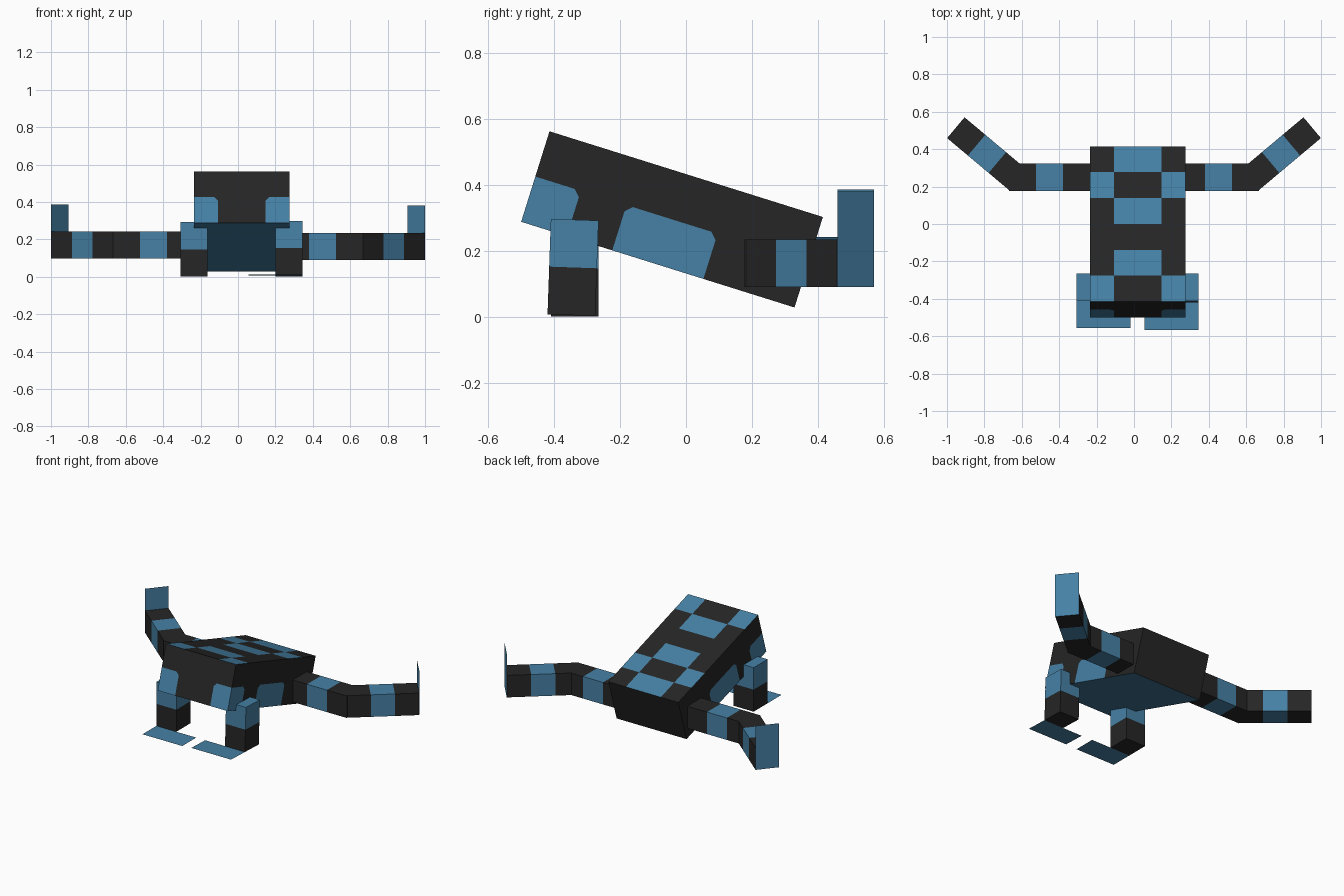
import bpy
import bmesh
from math import radians
from mathutils import Matrix, Vector

cube = bpy.data.objects.get("Cube")
if cube:
    bpy.data.objects.remove(cube, do_unlink=True)

CELL = 0.145   # size of one painted square
HALF = CELL / 2


def material(name, color):
    m = bpy.data.materials.new(name)
    m.use_nodes = True
    m.diffuse_color = color
    m.node_tree.nodes["Principled BSDF"].inputs["Base Color"].default_value = color
    return m


MATS = [material("black", (0.019, 0.019, 0.019, 1)),
        material("steel_blue", (0.061, 0.22, 0.38, 1))]


def finish(name, bm, matrix, is_blue):
    """Paint faces by a rule on their local centre and normal, then place the part."""
    bm.normal_update()
    for f in bm.faces:
        f.material_index = int(is_blue(f.calc_center_median(), f.normal))
    mesh = bpy.data.meshes.new(name)
    bm.to_mesh(mesh)
    bm.free()
    for m in MATS:
        mesh.materials.append(m)
    obj = bpy.data.objects.new(name, mesh)
    obj.matrix_world = matrix
    bpy.context.collection.objects.link(obj)


def box(name, size, matrix, cuts, is_blue):
    """Box sliced by (point, normal) planes so its painted squares are real faces."""
    bm = bmesh.new()
    bmesh.ops.create_cube(bm, size=1, matrix=Matrix.Diagonal((*size, 1)))
    for point, normal in cuts:
        bmesh.ops.bisect_plane(bm, geom=bm.verts[:] + bm.edges[:] + bm.faces[:],
                               plane_co=point, plane_no=normal, dist=1e-5)
    finish(name, bm, matrix, is_blue)


def plate(name, corners, matrix):
    bm = bmesh.new()
    bm.faces.new([bm.verts.new(c) for c in corners])
    finish(name, bm, matrix, lambda c, n: True)


def place(loc, angle=0, axis='Z'):
    return Matrix.Translation(loc) @ Matrix.Rotation(radians(angle), 4, axis)


# Body: tilted block with a checkered top and clipped patches on the lower half
W, L, H = 0.51, 6 * CELL, 0.288
CLIP = 0.02
X, Y, Z = Vector((1, 0, 0)), Vector((0, 1, 0)), Vector((0, 0, 1))
cuts = [(Y * (i - 3) * CELL, Y) for i in range(1, 6)]
cuts += [(X * s * W / 4, X) for s in (-1, 1)] + [(Vector(), Z)]
# Corner clips: (row boundary, side of the patch), then the two front patches
clips = [(-2 * CELL, 1), (-CELL, -1), (CELL, 1)]
cuts += [(Y * (y - s * CLIP), Y * s + Z) for y, s in clips]
cuts += [(X * s * (W / 4 + CLIP), Z - X * s) for s in (-1, 1)]


def body_paint(c, n):
    row = int((c.y + L / 2) / CELL)
    outer = abs(c.x) > W / 4
    if n.z > 0.5:
        return row in (0, 4) if outer else row in (1, 3, 5)
    if n.z < -0.5:
        return True
    if abs(n.x) > 0.5:
        clipped = any(s * (c.y - y) + CLIP + c.z > 0 and abs(c.y - y) < CLIP
                      for y, s in clips)
        return c.z < 0 and row in (0, 2, 3) and not clipped
    return n.y < -0.5 and outer and c.z < 0 and c.z < abs(c.x) - W / 4 - CLIP + 2 * CLIP * (abs(c.x) > W / 4 + CLIP)


box("body", (W, L, H), place((0.02, -0.0425, 0.296), -17.4, 'X'), cuts, body_paint)

# Arms, hands, legs and feet on both sides
stripes = [(X * s * HALF, X) for s in (-1, 1)]


def middle(c, n):
    return abs(c.x) < HALF and abs(n.x) < 0.5


arm_size = (3 * CELL, CELL, CELL)
for side, s in (("left", 1), ("right", -1)):
    arm_z = 0.1625 if s > 0 else 0.17
    box(side + "_upper_arm", arm_size, place((s * 0.4515, 0.25, arm_z)), stripes, middle)

    angle = 40 if s > 0 else 140
    fore = place((s * 0.786, 0.375, arm_z), angle)
    box(side + "_forearm", arm_size, fore, stripes, middle)
    end = 1.5 * CELL + 0.001
    plate(side + "_hand", [(end, -HALF, -HALF), (end, HALF, -HALF),
                           (end, HALF, 1.5 * CELL), (end, -HALF, 1.5 * CELL)], fore)

    leg = place((0.2725, -0.343, 0.15), -2, 'X') if s > 0 else place((-0.235, -0.3375, 0.1465))
    box(side + "_leg", (CELL, CELL, 2 * CELL), leg, [(Vector(), Z)], lambda c, n: c.z > 0)
    near, far, front = s * HALF, -s * 1.5 * CELL, -1.5 * CELL
    plate(side + "_foot", [(near, -HALF, -CELL), (far, -HALF, -CELL),
                           (far, front, -CELL), (near, front, -CELL)], leg)
